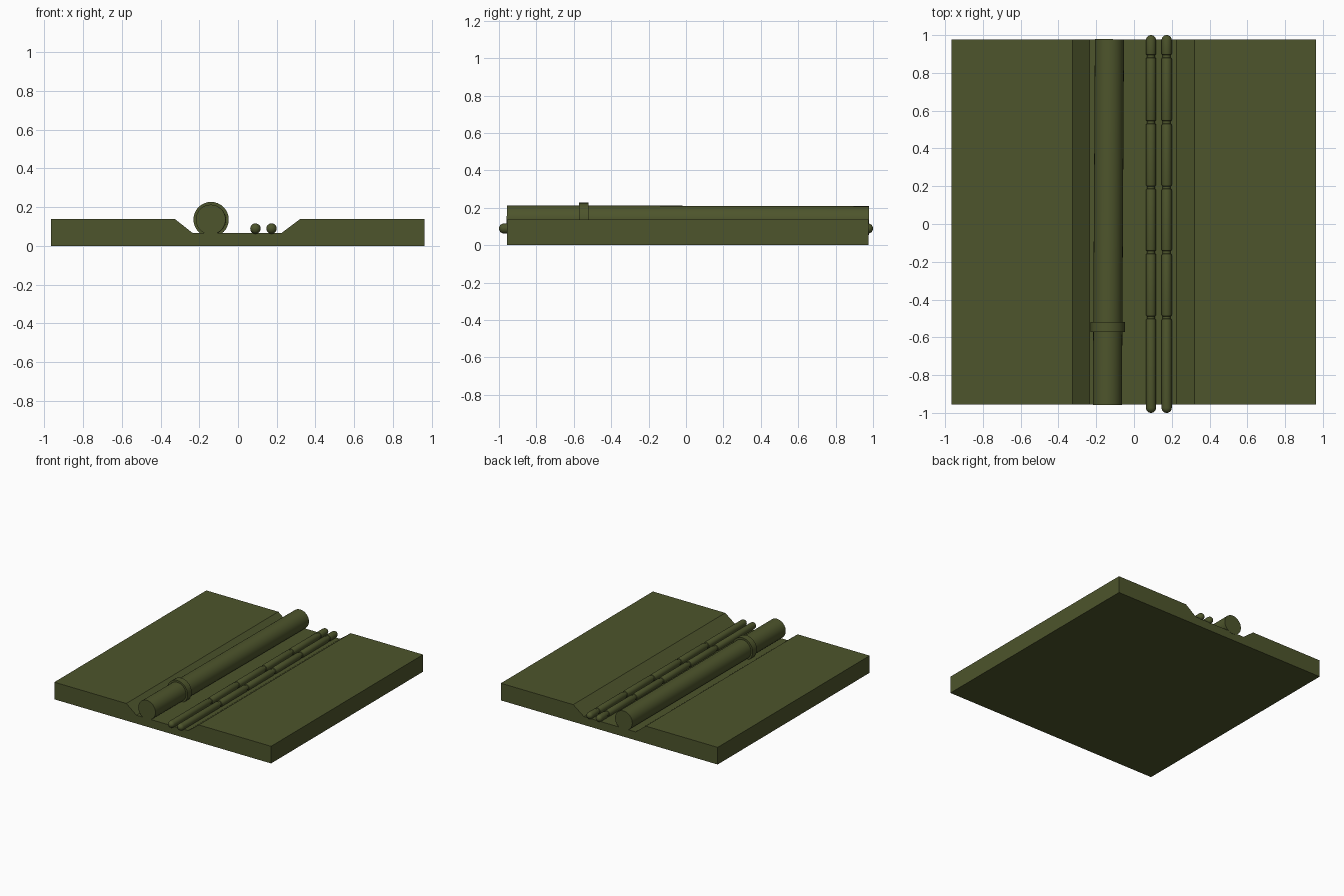
import bpy, bmesh, math
from mathutils import Vector

if "Cube" in bpy.data.objects:
    bpy.data.objects.remove(bpy.data.objects["Cube"])

olive = bpy.data.materials.new("olive")
olive.diffuse_color = (0.075, 0.09, 0.025, 1)
olive.use_nodes = True
olive.node_tree.nodes["Principled BSDF"].inputs["Base Color"].default_value = olive.diffuse_color


def make_object(name, bm, smooth=False):
    bmesh.ops.recalc_face_normals(bm, faces=bm.faces)
    mesh = bpy.data.meshes.new(name)
    bm.to_mesh(mesh)
    bm.free()
    mesh.materials.append(olive)
    obj = bpy.data.objects.new(name, mesh)
    bpy.context.collection.objects.link(obj)
    if smooth:
        bpy.ops.object.select_all(action='DESELECT')
        obj.select_set(True)
        bpy.context.view_layer.objects.active = obj
        bpy.ops.object.shade_smooth_by_angle(angle=math.radians(35))
    return obj


def lathe(name, start, end, profile, sides):
    """Turn (distance, radius) pairs around the line from start to end."""
    start, end = Vector(start), Vector(end)
    axis = (end - start).normalized()
    u = axis.cross(Vector((0, 0, 1))).normalized()
    v = u.cross(axis)
    bm = bmesh.new()
    rings = []
    for d, r in profile:
        rings.append([bm.verts.new(start + axis * d + r * (
            u * math.cos(math.tau * i / sides) + v * math.sin(math.tau * i / sides)))
            for i in range(sides)])
    for a, b in zip(rings, rings[1:]):
        for i in range(sides):
            j = (i + 1) % sides
            bm.faces.new((a[i], a[j], b[j], b[i]))
    bm.faces.new(rings[0])
    bm.faces.new(rings[-1])
    return make_object(name, bm, True)


# Ground slab with a trench, extruded along y
FRONT, BACK = -0.956, 0.977
section = [(-0.966, 0), (0.964, 0), (0.964, 0.138), (0.32, 0.138),
           (0.225, 0.067), (-0.235, 0.067), (-0.325, 0.138), (-0.966, 0.138)]
bm = bmesh.new()
face = bm.faces.new([bm.verts.new((x, FRONT, z)) for x, z in section])
ext = bmesh.ops.extrude_face_region(bm, geom=[face])
bmesh.ops.translate(bm, vec=(0, BACK - FRONT, 0),
                    verts=[e for e in ext['geom'] if isinstance(e, bmesh.types.BMVert)])
make_object("ground_slab", bm)

# Large pipe, lying slightly askew in the trench
p0, p1 = Vector((-0.141, FRONT - 0.002, 0.136)), Vector((-0.130, BACK + 0.001, 0.131))
lathe("large_pipe", p0, p1, [(0, 0.077), ((p1 - p0).length, 0.077)], 32)

# Collar around the pipe
lathe("pipe_collar", (-0.139, -0.573, 0.136), (-0.139, -0.520, 0.136),
      [(0, 0.091), (0.053, 0.091)], 32)

# Twin slim cables: domed ends and narrow grooves between sections
R = 0.027
dome = [(R * (1 - math.cos(a)), max(R * math.sin(a), 0.001))
        for a in (math.pi / 2 * k / 6 for k in range(7))]
profile = list(dome)
for y in (-0.495, -0.15, 0.193, 0.538, 0.888):
    c = y + 1
    profile += [(c - 0.016, R), (c - 0.009, 0.025), (c - 0.006, 0.021),
                (c + 0.006, 0.021), (c + 0.009, 0.025), (c + 0.016, R)]
profile += [(2 - d, r) for d, r in reversed(dome)]
for side, x in (("left", 0.09), ("right", 0.173)):
    lathe("cable_" + side, (x, -1, 0.089), (x, 1, 0.089), profile, 20)
